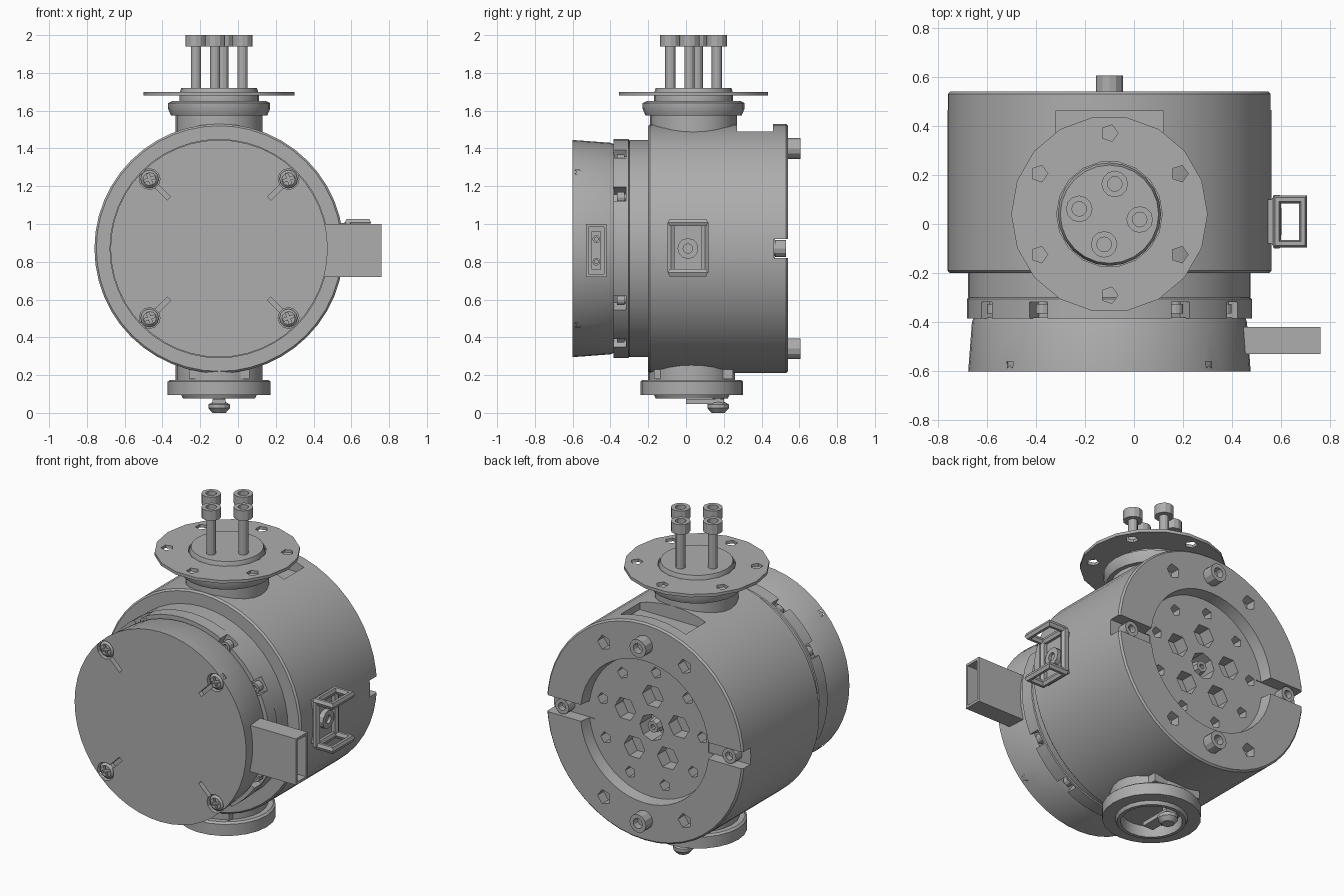
import bpy, bmesh
from math import sin, cos, radians, pi
from mathutils import Matrix, Vector

cube = bpy.data.objects.get("Cube")
if cube:
    bpy.data.objects.remove(cube)

CX, CZ = -0.10, 0.87      # axis of the drum
NY = 0.04                 # depth of the vertical neck axis

grey = bpy.data.materials.new("plain grey")
grey.use_nodes = True
GREY = (0.42, 0.42, 0.42, 1)
grey.diffuse_color = GREY
grey.node_tree.nodes["Principled BSDF"].inputs["Base Color"].default_value = GREY
parts = []


def finish(name, bm, keep=True):
    bmesh.ops.recalc_face_normals(bm, faces=bm.faces)
    mesh = bpy.data.meshes.new(name)
    bm.to_mesh(mesh)
    bm.free()
    mesh.materials.append(grey)
    obj = bpy.data.objects.new(name, mesh)
    bpy.context.collection.objects.link(obj)
    if keep:
        parts.append(obj)
    return obj


def lathe(name, profile, u, v, axis="Y", sides=48, closed=False, keep=True):
    """Turn (radius, height) points round an axis through u, v."""
    bm = bmesh.new()
    place = {"X": lambda a, b, h: (h, u + a, v + b),
             "Y": lambda a, b, h: (u + a, h, v + b),
             "Z": lambda a, b, h: (u + a, v + b, h)}[axis]
    rings = [[bm.verts.new(place(r * cos(2 * pi * i / sides), r * sin(2 * pi * i / sides), h))
              for i in range(sides)] for r, h in profile]
    pairs = list(zip(rings, rings[1:]))
    if closed:
        pairs.append((rings[-1], rings[0]))
    else:
        bm.faces.new(rings[0])
        bm.faces.new(rings[-1])
    for a, b in pairs:
        for i in range(sides):
            j = (i + 1) % sides
            bm.faces.new((a[i], a[j], b[j], b[i]))
    return finish(name, bm, keep)


def box(name, centre, size, turn=0, keep=True):
    """Box, turned about the front-to-back direction."""
    bm = bmesh.new()
    bmesh.ops.create_cube(bm, size=1, matrix=Matrix.Translation(Vector(centre))
                          @ Matrix.Rotation(-radians(turn), 4, "Y") @ Matrix.Diagonal((*size, 1)))
    return finish(name, bm, keep)


def cut(obj, cutters):
    for c in cutters:
        c.hide_render = True
        m = obj.modifiers.new("cut", "BOOLEAN")
        m.operation, m.solver, m.object = "DIFFERENCE", "EXACT", c
    dg = bpy.context.evaluated_depsgraph_get()
    mesh = bpy.data.meshes.new_from_object(obj.evaluated_get(dg))
    obj.modifiers.clear()
    obj.data = mesh
    for c in cutters:
        bpy.data.objects.remove(c)


def polar(r, deg):
    return CX + r * cos(radians(deg)), CZ + r * sin(radians(deg))


def hole(r, deg, size, y0, y1, sides=6):
    return lathe("cutter", [(size, y0), (size, y1)], *polar(r, deg), sides=sides, keep=False)


def screw(name, u, v, axis, root, neck, tip, r_shaft, r_head, r_socket):
    """Socket-head screw from root, head from neck to tip."""
    deep = tip + (neck - tip) * 0.6
    lathe(name, [(r_shaft, root), (r_shaft, neck), (r_head, neck), (r_head, tip),
                 (r_socket, tip), (r_socket, deep)], u, v, axis, sides=12)


# Main drum with recessed back
body = lathe("main_drum", [(0.65, -0.2), (0.66, -0.19), (0.66, 0.53), (0.65, 0.54),
                           (0.43, 0.54), (0.42, 0.47)], CX, CZ)
cutters = [hole(0.54, a, 0.045, 0.48, 0.6, 5) for a in (60, 120, 240, 300)]
cutters += [hole(0.34, a + 15, 0.035, 0.4, 0.6, 5) for a in range(0, 360, 40)]
cutters += [hole(0.19, a + 20, 0.07, 0.39, 0.6, 6) for a in range(0, 360, 72)]
cutters += [hole(0, 0, 0.08, 0.36, 0.6, 8)]
for a in (0, 180):
    x, z = polar(0.56, a)
    cutters.append(box("cutter", (x, 0.52, z), (0.36, 0.11, 0.1), a, False))
cutters.append(box("cutter", (CX, 0.365, 1.53), (0.44, 0.19, 0.16), 0, False))
cut(body, cutters)

# Back pins, rim bolts and hub
for name, a in (("upper", 90), ("lower", 270)):
    screw(name + "_back_pin", *polar(0.53, a), "Y", 0.5, 0.535, 0.605, 0.04, 0.055, 0.03)
for name, a in (("left", 0), ("right", 180)):
    screw(name + "_rim_bolt", *polar(0.56, a), "Y", 0.42, 0.47, 0.53, 0.04, 0.046, 0.024)
lathe("back_hub", [(0.055, 0.34), (0.035, 0.46), (0.015, 0.46), (0.015, 0.42)], CX, CZ, sides=8)

# Stepped collar with screw slots
lathe("collar_base", [(0.575, -0.19), (0.575, -0.3)], CX, CZ)
collar = lathe("slotted_collar", [(0.565, -0.295), (0.58, -0.305), (0.58, -0.385)], CX, CZ)
slots = [a + s for a in (0, 90, 180, 270) for s in (30, 60)]
cutters = []
for a in slots:
    x, z = polar(0.56, a)
    cutters.append(box("cutter", (x, -0.353, z), (0.12, 0.07, 0.085), a, False))
cut(collar, cutters)
for a in slots:
    screw("collar_screw", *polar(0.54, a), "Y", -0.31, -0.325, -0.365, 0.02, 0.03, 0.015)

# Front cap with screw pockets
cap = lathe("front_cap", [(0.552, -0.38), (0.56, -0.4), (0.575, -0.6)], CX, CZ)
cutters = []
for a in (45, 135, 225, 315):
    cutters.append(hole(0.52, a, 0.055, -0.7, -0.56, 12))
    x, z = polar(0.44, a)
    cutters.append(box("cutter", (x, -0.6, z), (0.13, 0.06, 0.025), a, False))
cut(cap, cutters)
for a in (45, 135, 225, 315):
    x, z = polar(0.52, a)
    head = lathe("cap_screw", [(0.048, -0.55), (0.048, -0.585), (0.035, -0.598)], x, z, sides=12)
    cut(head, [box("cutter", (x, -0.6, z), (w, 0.03, h), 20, False)
               for w, h in ((0.06, 0.014), (0.014, 0.06))])

# Hollow side connector
port = box("side_connector", (0.58, -0.475, 0.86), (0.36, 0.11, 0.28))
cut(port, [box("cutter", (0.68, -0.475, 0.86), (0.3, 0.08, 0.25), 0, False)])
box("connector_plate", (0.53, -0.475, 0.86), (0.03, 0.05, 0.2))
for z in (0.8, 0.92):
    screw("connector_screw", -0.475, z, "X", 0.53, 0.545, 0.56, 0.015, 0.02, 0.01)


# Side bracket: two loops joined by uprights
def bar(name, points, closed):
    curve = bpy.data.curves.new(name, "CURVE")
    curve.dimensions = "3D"
    curve.bevel_depth, curve.bevel_resolution, curve.use_fill_caps = 0.022, 1, True
    spline = curve.splines.new("POLY")
    spline.points.add(len(points) - 1)
    for p, co in zip(spline.points, points):
        p.co = (*co, 1)
    spline.use_cyclic_u = closed
    tmp = bpy.data.objects.new(name, curve)
    bpy.context.collection.objects.link(tmp)
    dg = bpy.context.evaluated_depsgraph_get()
    bm = bmesh.new()
    bm.from_mesh(bpy.data.meshes.new_from_object(tmp.evaluated_get(dg)))
    bpy.data.objects.remove(tmp)
    finish(name, bm)


X0, X1, Y0, Y1, Z0, Z1 = 0.582, 0.688, -0.08, 0.1, 0.742, 1.008
for name, z in (("upper", Z1), ("lower", Z0)):
    bar(name + "_bracket_loop", [(X0, Y0, z), (X1, Y0, z), (X1, Y1, z), (X0, Y1, z)], True)
for name, y in (("front", Y0), ("back", Y1)):
    bar(name + "_bracket_upright", [(X0, y, Z0), (X0, y, Z1)], False)
box("bracket_plate", (0.555, 0.01, 0.875), (0.03, 0.18, 0.26))
screw("bracket_screw", 0.01, 0.87, "X", 0.55, 0.57, 0.6, 0.03, 0.055, 0.025)

# Top neck, collar, flange and platform
lathe("top_neck", [(0.23, 1.35), (0.23, 1.575), (0.255, 1.575), (0.27, 1.61), (0.27, 1.64),
                   (0.25, 1.65), (0.21, 1.65), (0.21, 1.69), (0.2, 1.72)], CX, NY, "Z", 24)
flange = lathe("top_flange", [(0.215, 1.68), (0.4, 1.68), (0.4, 1.698), (0.215, 1.698)],
               CX, NY, "Z", 18, closed=True)
cut(flange, [lathe("cutter", [(0.035, 1.6), (0.035, 1.8)],
                   CX + 0.33 * cos(radians(a)), NY + 0.33 * sin(radians(a)), "Z", 5, keep=False)
             for a in range(30, 390, 60)])
for a in (-10, 80, 170, 260):
    screw("top_screw", CX + 0.125 * cos(radians(a)), NY + 0.125 * sin(radians(a)), "Z",
          1.7, 1.94, 2.0, 0.027, 0.054, 0.03)

# Bottom boss, ring foot and knob
box("bottom_block", (CX, NY, 0.24), (0.32, 0.42, 0.12))
lathe("bottom_boss", [(0.23, 0.3), (0.23, 0.16)], CX, 0.03, "Z", 24)
lathe("bottom_ring", [(0.26, 0.175), (0.272, 0.165), (0.272, 0.095), (0.2, 0.095), (0.19, 0.075),
                      (0.17, 0.075), (0.165, 0.14)], CX, 0.03, "Z", 24)
box("bottom_arm", (CX, 0.1, 0.06), (0.07, 0.2, 0.025))
lathe("bottom_knob", [(0.03, 0.15), (0.03, 0.06), (0.057, 0.045), (0.057, 0.025), (0.035, 0.0)],
      CX, 0.17, "Z", 12)

# Smooth round sides, keep hard edges
bpy.ops.object.select_all(action="DESELECT")
for obj in parts:
    obj.select_set(True)
bpy.context.view_layer.objects.active = parts[0]
bpy.ops.object.shade_smooth_by_angle(angle=radians(25))
